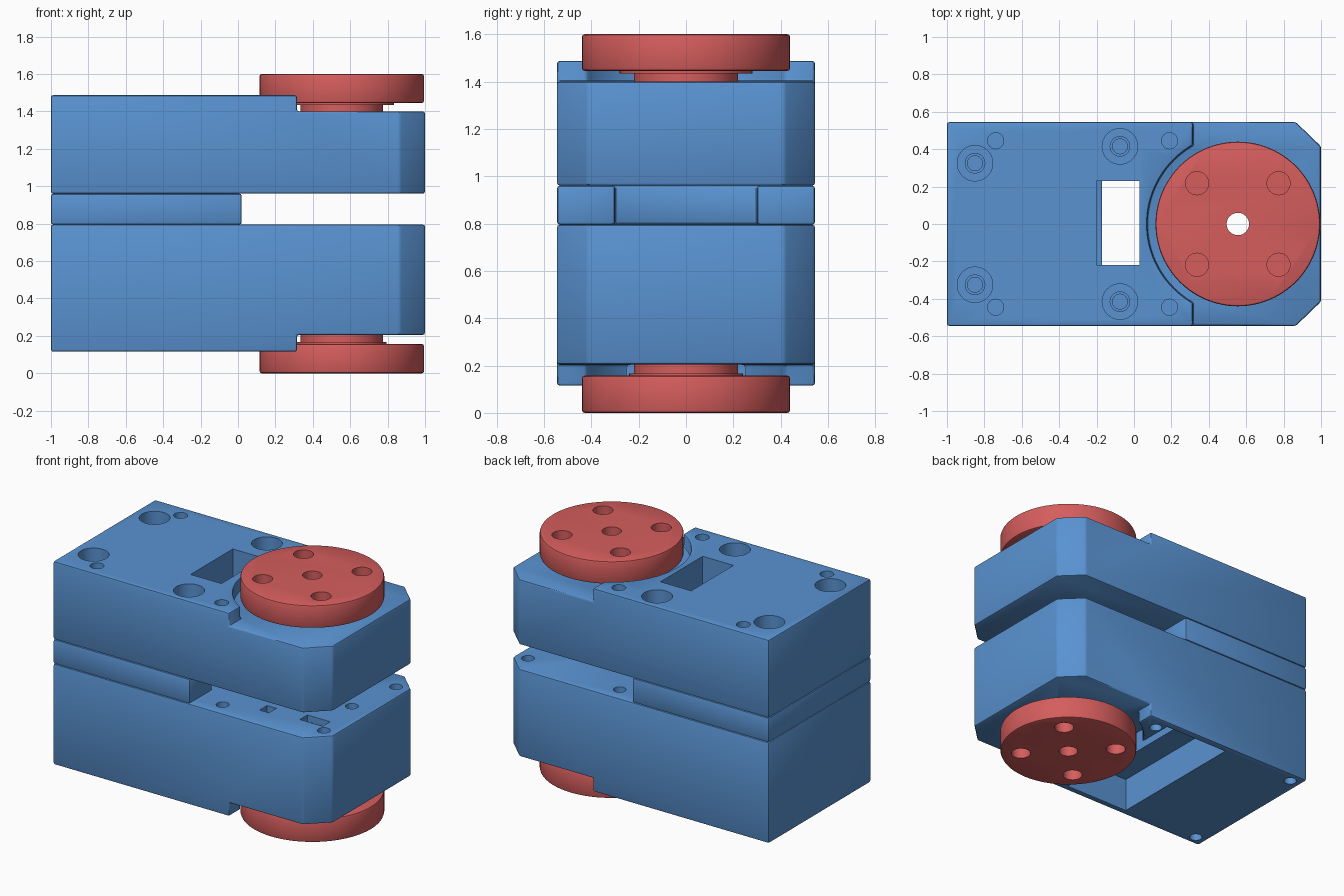
import bpy, bmesh
from math import radians, cos, sin, acos, pi

cube = bpy.data.objects.get("Cube")
if cube:
    bpy.data.objects.remove(cube, do_unlink=True)


def material(name, rgb):
    m = bpy.data.materials.new(name)
    m.use_nodes = True
    color = (*rgb, 1)
    m.diffuse_color = color
    m.node_tree.nodes["Principled BSDF"].inputs["Base Color"].default_value = color
    return m


BLUE = material("housing blue", (0.10, 0.29, 0.64))
RED = material("horn red", (0.67, 0.11, 0.11))

HX, R_CLEAR = 0.555, 0.485      # output shaft centre and clearance radius
STEP_X, HALF_Y = 0.315, 0.545


def prism(name, outline, z0, z1, mat=None):
    """Extrude a flat outline between two heights."""
    bm = bmesh.new()
    face = bm.faces.new([bm.verts.new((x, y, z0)) for x, y in outline])
    top = bmesh.ops.extrude_face_region(bm, geom=[face])["geom"]
    verts = [v for v in top if isinstance(v, bmesh.types.BMVert)]
    bmesh.ops.translate(bm, verts=verts, vec=(0, 0, z1 - z0))
    bmesh.ops.recalc_face_normals(bm, faces=bm.faces[:])
    mesh = bpy.data.meshes.new(name)
    bm.to_mesh(mesh)
    bm.free()
    ob = bpy.data.objects.new(name, mesh)
    bpy.context.collection.objects.link(ob)
    if mat:
        mesh.materials.append(mat)
    return ob


def circle(x, y, r, n=32):
    return [(x + r * cos(2 * pi * i / n), y + r * sin(2 * pi * i / n)) for i in range(n)]


def rect(x0, x1, y0, y1):
    return [(x0, y0), (x1, y0), (x1, y1), (x0, y1)]


def cut(ob, outline, z0, z1):
    cutter = prism("cutter", outline, z0, z1)
    cutter.hide_render = True
    mod = ob.modifiers.new("cut", "BOOLEAN")
    mod.operation, mod.solver, mod.object = "DIFFERENCE", "EXACT", cutter
    return cutter


def bevel(ob, width=0.012):
    mod = ob.modifiers.new("soft edges", "BEVEL")
    mod.width, mod.segments = width, 2
    mod.limit_method, mod.angle_limit = "ANGLE", radians(40)


def finish(ob, cutters=()):
    """Bake the modifiers, drop the cutters and smooth the shading."""
    bpy.context.view_layer.update()
    deps = bpy.context.evaluated_depsgraph_get()
    mesh = bpy.data.meshes.new_from_object(ob.evaluated_get(deps))
    ob.modifiers.clear()
    ob.data = mesh
    for c in cutters:
        bpy.data.objects.remove(c, do_unlink=True)
    bpy.ops.object.select_all(action="DESELECT")
    ob.select_set(True)
    bpy.context.view_layer.objects.active = ob
    bpy.ops.object.shade_smooth_by_angle(angle=radians(35))


# Housing outline with two clipped corners
HOUSING = [(-1, -HALF_Y), (0.865, -HALF_Y), (1, -0.415),
           (1, 0.415), (0.865, HALF_Y), (-1, HALF_Y)]

# Stepped area around the horn: open end plus an arc into the raised deck
half = acos((HX - STEP_X) / R_CLEAR)
CLEARANCE = [(STEP_X, -0.8), (1.3, -0.8), (1.3, 0.8), (STEP_X, 0.8)]
CLEARANCE += [(HX + R_CLEAR * cos(a), R_CLEAR * sin(a))
              for a in (pi - half + 2 * half * i / 40 for i in range(41))]

SMALL_HOLES = [(-0.74, 0.445), (0.19, 0.445)]
SCREWS = [(-0.85, 0.325), (-0.075, 0.415)]

# Upper housing
upper = prism("upper_housing", HOUSING, 0.96, 1.487, BLUE)
tools = [cut(upper, CLEARANCE, 1.40, 1.7)]
bevel(upper)
tools.append(cut(upper, rect(-0.2, 0.03, -0.22, 0.23), 0.8, 1.7))
tools.append(cut(upper, circle(HX, 0, 0.06), 0.8, 1.7))
for side in (-1, 1):
    for x, y in SMALL_HOLES:
        tools.append(cut(upper, circle(x, side * y, 0.043), 1.38, 1.7))
    for x, y in SCREWS:
        tools.append(cut(upper, circle(x, side * y, 0.095), 1.36, 1.7))
finish(upper, tools)

# Screw heads seated in the counterbores
for i, (x, y) in enumerate(SCREWS):
    for side, label in ((-1, "right"), (1, "left")):
        ring = prism(f"screw_ring_{label}_{i + 1}", circle(x, side * y, 0.055), 1.35, 1.372, BLUE)
        finish(ring, [cut(ring, circle(x, side * y, 0.04), 1.362, 1.5)])

# Lower housing, stepped underneath with a hollow pocket
lower = prism("lower_housing", HOUSING, 0.115, 0.795, BLUE)
tools = [cut(lower, CLEARANCE, -0.1, 0.205)]
bevel(lower)
tools.append(cut(lower, rect(-0.35, 0.14, -0.5, 0.5), -0.1, 0.345))
tools.append(cut(lower, rect(-0.17, 0.03, -0.22, 0.23), -0.1, 1))
tools.append(cut(lower, circle(HX, 0, 0.06), -0.1, 1))
for side in (-1, 1):
    for x, y in [(-0.92, 0.475), (0.19, 0.445)]:
        tools.append(cut(lower, circle(x, side * y, 0.04), -0.1, 0.22))
    for x, y in [(0.19, 0.435), (0.91, 0.385)]:
        tools.append(cut(lower, circle(x, side * y, 0.04), 0.7, 1))
# Small slots and a hole on the inner face
tools.append(cut(lower, rect(0.42, 0.49, -0.37, -0.29), 0.75, 1))
tools.append(cut(lower, rect(0.70, 0.87, -0.34, -0.26), 0.75, 1))
tools.append(cut(lower, circle(0.85, 0, 0.04), 0.75, 1))
finish(lower, tools)

# U-shaped spacer between the housings
spacer = prism("spacer_plate", [(-1, -HALF_Y), (0.02, -HALF_Y), (0.02, -0.3), (-0.17, -0.3),
                                (-0.17, 0.3), (0.02, 0.3), (0.02, HALF_Y), (-1, HALF_Y)],
               0.795, 0.96, BLUE)
bevel(spacer)
finish(spacer)


def horn(prefix, z0, z1, outer, hubs):
    """Round output horn with four blind holes and a bored centre."""
    disc = prism(prefix + "_horn", circle(HX, 0, 0.44, 96), z0, z1, RED)
    bevel(disc)
    tools = [cut(disc, circle(HX, 0, 0.06), -0.2, 1.8)]
    for sx in (-1, 1):
        for sy in (-1, 1):
            tools.append(cut(disc, circle(HX + sx * 0.218, sy * 0.218, 0.062), *outer))
    finish(disc, tools)
    for name, r, a, b in hubs:
        hub = prism(f"{prefix}_{name}", circle(HX, 0, r, 64), a, b, RED)
        finish(hub, [cut(hub, circle(HX, 0, 0.06), -0.2, 1.8)])


# Output horns above and below
horn("upper", 1.445, 1.6, (1.46, 1.8),
     [("hub", 0.22, 1.398, 1.446), ("flange", 0.28, 1.434, 1.446)])
horn("lower", 0, 0.157, (-0.2, 0.14),
     [("hub", 0.22, 0.155, 0.207), ("flange", 0.24, 0.155, 0.166)])
